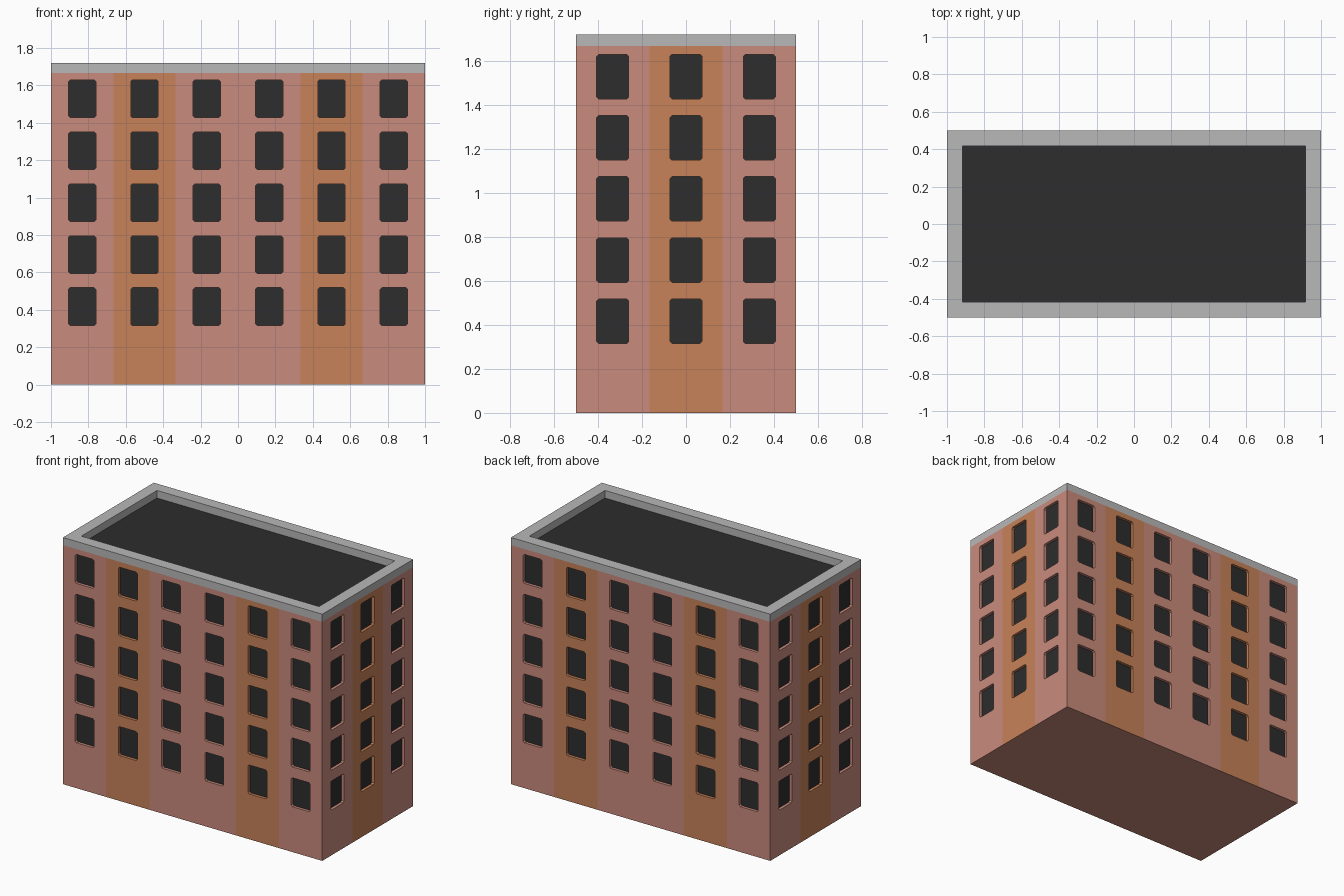
import bpy, bmesh, math
from mathutils import Vector

if "Cube" in bpy.data.objects:
    bpy.data.objects.remove(bpy.data.objects["Cube"])

HX, HY = 1.0, 0.5            # half sizes of the block
FLOOR = 1.667 / 6            # storey height
WALL_H, TOP = 1.667, 1.72
WIN_W, WIN_H, CHAMFER, DEPTH = 0.146, 0.202, 0.009, 0.02


def material(name, rgb):
    m = bpy.data.materials.new(name)
    m.diffuse_color = (*rgb, 1)
    m.use_nodes = True
    m.node_tree.nodes["Principled BSDF"].inputs["Base Color"].default_value = m.diffuse_color
    return m


salmon = material("salmon_plaster", (0.584, 0.258, 0.202))
orange = material("orange_plaster", (0.578, 0.223, 0.100))
grey = material("grey_concrete", (0.479, 0.479, 0.479))
dark = material("dark_glass_and_roof", (0.026, 0.026, 0.026))


def finish(name, bm, mats):
    bmesh.ops.remove_doubles(bm, verts=bm.verts, dist=1e-5)
    me = bpy.data.meshes.new(name)
    bm.to_mesh(me)
    bm.free()
    for m in mats:
        me.materials.append(m)
    ob = bpy.data.objects.new(name, me)
    bpy.context.collection.objects.link(ob)
    return ob


def face(bm, pts, mat=0):
    bm.faces.new([bm.verts.new(p) for p in pts]).material_index = mat


def window_outline(u, v):
    """Rectangle with clipped corners, counter-clockwise from bottom left."""
    a, b, c = WIN_W / 2, WIN_H / 2, CHAMFER
    return [(u + x, v + y) for x, y in (
        (-a, -b + c), (-a + c, -b), (a - c, -b), (a, -b + c),
        (a, b - c), (a - c, b), (-a + c, b), (-a, b - c))]


def wall(walls, panes, turn, half, dist, columns, stripes):
    """One facade: storeys of cells, each with a recessed window."""
    along = Vector((math.cos(turn), math.sin(turn), 0))
    out = Vector((math.sin(turn), -math.cos(turn), 0))

    def P(uv, depth=0.0):
        return along * uv[0] + out * (dist - depth) + Vector((0, 0, uv[1]))

    w = 2 * half / columns
    for i in range(columns):
        mat = 1 if i in stripes else 0
        u0, u1 = -half + i * w, -half + (i + 1) * w
        for j in range(6):
            v0, v1 = j * FLOOR, (j + 1) * FLOOR
            corners = [(u0, v0), (u1, v0), (u1, v1), (u0, v1)]
            if j == 0:                       # blank ground floor
                face(walls, [P(c) for c in corners], mat)
                continue
            ring = window_outline((u0 + u1) / 2, (v0 + v1) / 2)
            for k in range(4):               # wall around the opening
                c, d = corners[k], corners[(k + 1) % 4]
                r = [ring[2 * k], ring[2 * k + 1], ring[(2 * k + 2) % 8]]
                face(walls, [P(c), P(r[1]), P(r[0])], mat)
                face(walls, [P(c), P(d), P(r[2]), P(r[1])], mat)
            for k in range(8):               # reveals
                a, b = ring[k], ring[(k + 1) % 8]
                face(walls, [P(a), P(b), P(b, DEPTH), P(a, DEPTH)], mat)
            face(panes, [P(r, DEPTH) for r in ring])


# Four facades and their window panes
walls, panes = bmesh.new(), bmesh.new()
for k in range(4):
    if k % 2 == 0:
        wall(walls, panes, k * math.pi / 2, HX, HY, 6, (1, 4))
    else:
        wall(walls, panes, k * math.pi / 2, HY, HX, 3, (1,))
# Underside
face(walls, [(-HX, HY, 0), (HX, HY, 0), (HX, -HY, 0), (-HX, -HY, 0)])
finish("walls", walls, [salmon, orange])
finish("window_panes", panes, [dark])


def rect(inset, z):
    x, y = HX - inset, HY - inset
    return [(-x, -y, z), (x, -y, z), (x, y, z), (-x, y, z)]


# Parapet ring: outer side, top, inner side
EDGE = 0.083
bm = bmesh.new()
loops = [rect(0, WALL_H), rect(0, TOP), rect(EDGE, TOP), rect(EDGE, WALL_H)]
for lo, hi in zip(loops, loops[1:]):
    for k in range(4):
        n = (k + 1) % 4
        face(bm, [lo[k], lo[n], hi[n], hi[k]])
finish("parapet", bm, [grey])

# Flat roof inside the parapet
bm = bmesh.new()
face(bm, rect(EDGE, WALL_H))
finish("roof", bm, [dark])
